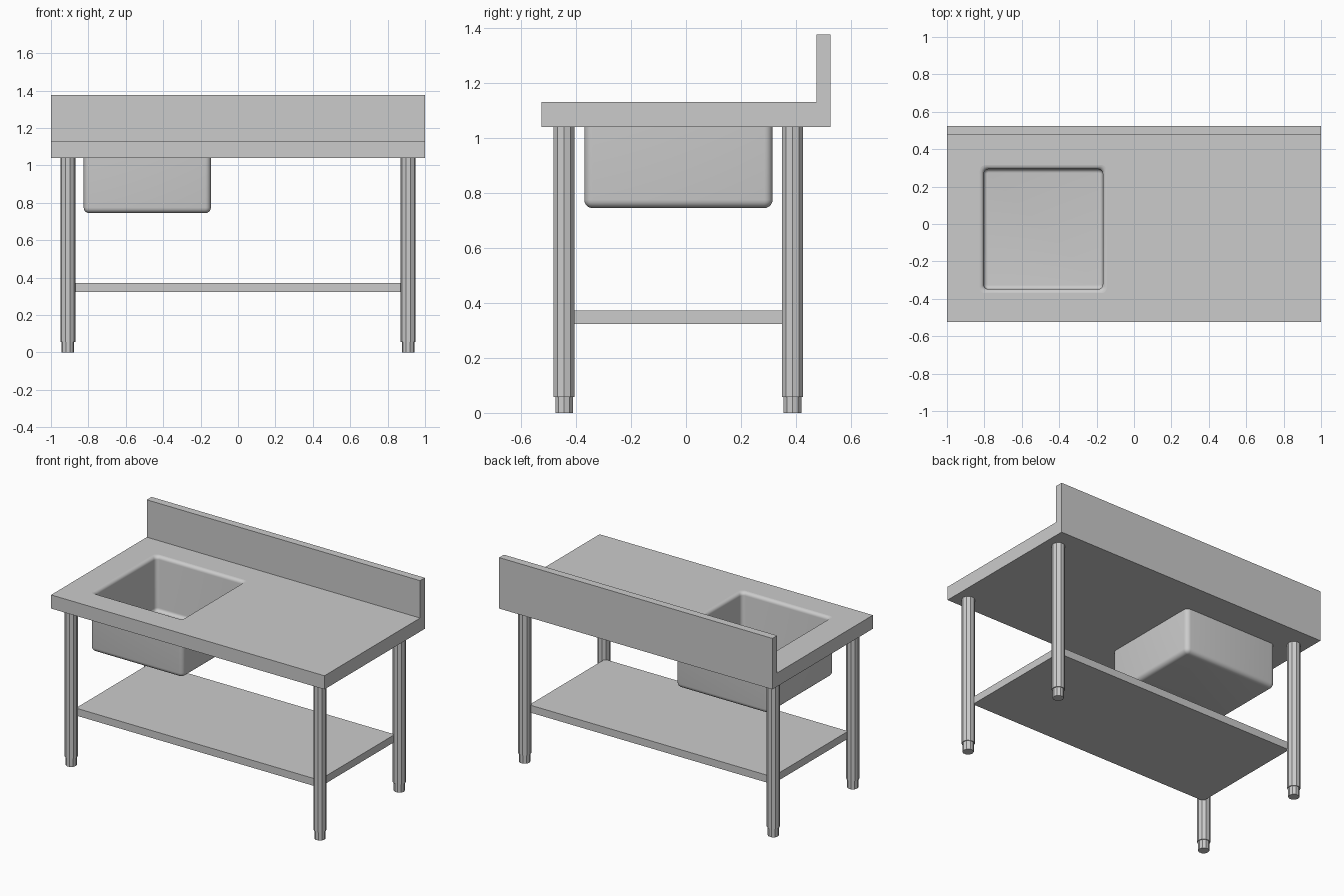
import bpy, bmesh
from math import sin, cos, pi

if "Cube" in bpy.data.objects:
    bpy.data.objects.remove(bpy.data.objects["Cube"])


def loft(name, rings):
    """Closed solid through a list of matching point rings."""
    bm = bmesh.new()
    loops = [[bm.verts.new(p) for p in ring] for ring in rings]
    n = len(loops[0])
    for a, b in zip(loops, loops[1:]):
        for i in range(n):
            j = (i + 1) % n
            bm.faces.new((a[i], a[j], b[j], b[i]))
    bm.faces.new(loops[0])
    bm.faces.new(loops[-1])
    bmesh.ops.recalc_face_normals(bm, faces=bm.faces)
    me = bpy.data.meshes.new(name)
    bm.to_mesh(me)
    bm.free()
    ob = bpy.data.objects.new(name, me)
    bpy.context.collection.objects.link(ob)
    return ob


def activate(ob):
    bpy.ops.object.select_all(action='DESELECT')
    ob.select_set(True)
    bpy.context.view_layer.objects.active = ob


def disc(x, y, z, r, sides=10):
    return [(x + r * cos(2 * pi * i / sides), y + r * sin(2 * pi * i / sides), z)
            for i in range(sides)]


def basin_ring(inset, z, r, seg=5):
    """Rounded rectangle around the basin centre."""
    hx, hy = 0.34 - inset - r, 0.3425 - inset - r
    pts = []
    for k, (sx, sy) in enumerate(((1, 1), (-1, 1), (-1, -1), (1, -1))):
        for s in range(seg + 1):
            a = pi / 2 * (k + s / seg)
            pts.append((-0.485 + sx * hx + r * cos(a),
                        -0.0275 + sy * hy + r * sin(a), z))
    return pts


# Worktop with upstand: one L profile along x
profile = [(-0.525, 1.04), (0.525, 1.04), (0.525, 1.377),
           (0.475, 1.377), (0.475, 1.13), (-0.525, 1.13)]
worktop = loft("worktop", [[(x, y, z) for y, z in profile] for x in (-1, 1)])

# Opening for the basin
cutter = loft("basin_cutter", [basin_ring(0, z, 0.03) for z in (0.95, 1.25)])
cutter.hide_render = True
cut = worktop.modifiers.new("opening", 'BOOLEAN')
cut.operation = 'DIFFERENCE'
cut.solver = 'EXACT'
cut.object = cutter
activate(worktop)
bpy.ops.object.modifier_apply(modifier=cut.name)
bpy.data.objects.remove(cutter, do_unlink=True)

# Basin: outer shell up, over the rolled rim, down the inside
steps = [pi / 2 * i / 5 for i in range(6)]
rings = [basin_ring(0.03 - 0.03 * sin(t), 0.775 - 0.03 * cos(t), 0.004 + 0.026 * sin(t))
         for t in steps]
rings += [basin_ring(0.022 * sin(t), 1.108 + 0.022 * cos(t), 0.03 - 0.006 * sin(t))
          for t in steps]
rings += [basin_ring(0.042 - 0.02 * cos(t), 0.79 - 0.02 * sin(t), 0.004 + 0.02 * cos(t))
          for t in steps]
basin = loft("sink_basin", rings)
activate(basin)
bpy.ops.object.shade_smooth_by_angle(angle=pi / 6)

# Legs with narrower adjustable feet
for side, x in (("left", -0.91), ("right", 0.91)):
    for end, y in (("front", -0.443), ("back", 0.387)):
        loft(f"{end}_{side}_leg", [disc(x, y, z, 0.04) for z in (0.057, 1.04)])
        loft(f"{end}_{side}_foot", [disc(x, y, z, 0.034) for z in (0, 0.057)])

# Lower shelf, corners set into the legs
loft("lower_shelf", [[(-0.89, -0.423, z), (0.89, -0.423, z),
                      (0.89, 0.367, z), (-0.89, 0.367, z)] for z in (0.323, 0.372)])
